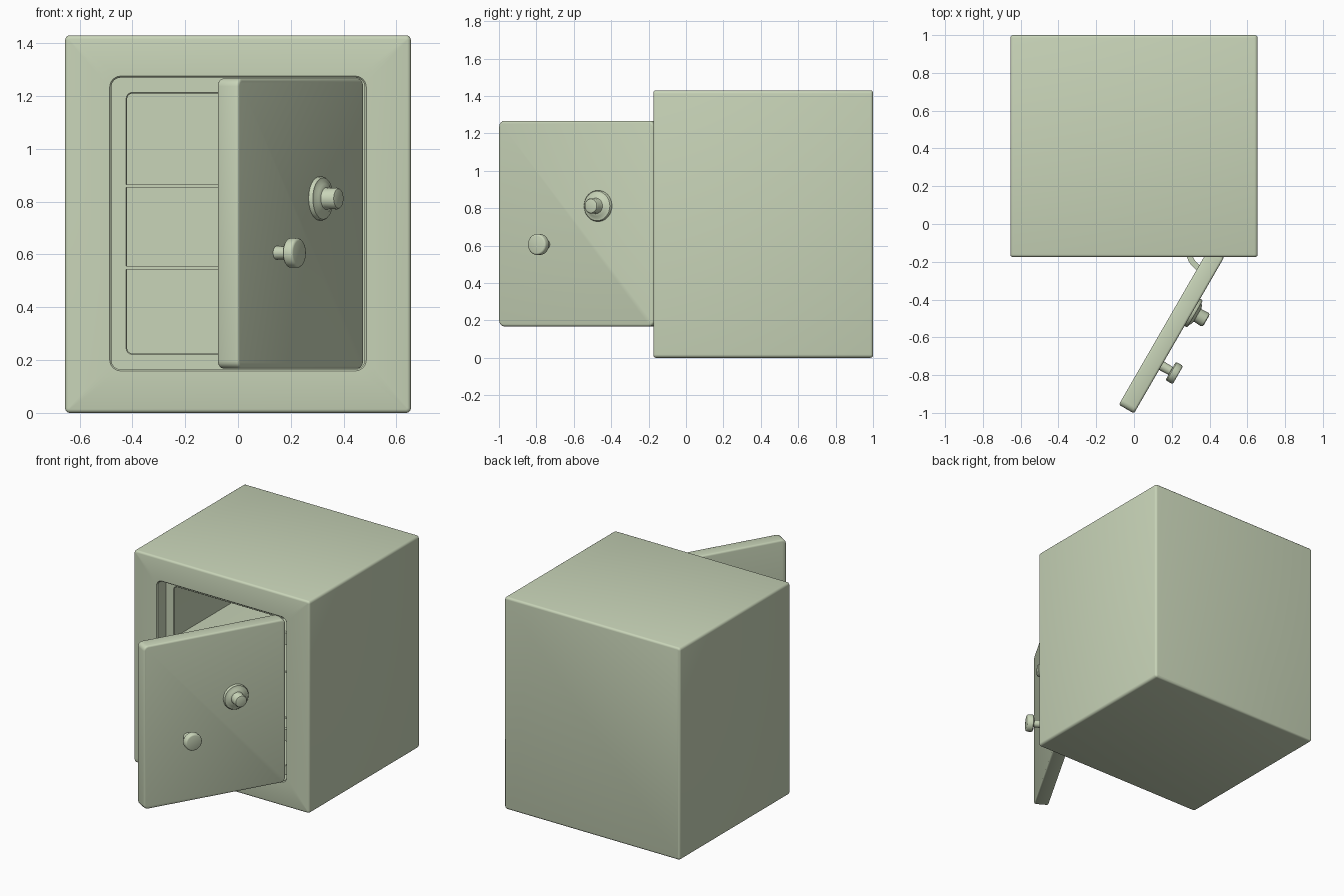
import bpy
import bmesh
from math import sin, cos, pi, radians
from mathutils import Matrix, Vector

cube = bpy.data.objects.get("Cube")
if cube:
    bpy.data.objects.remove(cube, do_unlink=True)

paint = bpy.data.materials.new("sage_green")
paint.use_nodes = True
colour = (0.58, 0.66, 0.48, 1)
paint.diffuse_color = colour
paint.node_tree.nodes["Principled BSDF"].inputs["Base Color"].default_value = colour

FRONT, BACK = -0.175, 1.0
HINGE = Vector((0.478, FRONT, 0))
OPEN = Matrix.Translation(HINGE) @ Matrix.Rotation(radians(60), 4, "Z") @ Matrix.Translation(-HINGE)


def finish(name, bm, matrix=None):
    bmesh.ops.recalc_face_normals(bm, faces=bm.faces)
    if matrix:
        bm.transform(matrix)
    mesh = bpy.data.meshes.new(name)
    bm.to_mesh(mesh)
    bm.free()
    mesh.materials.append(paint)
    ob = bpy.data.objects.new(name, mesh)
    bpy.context.collection.objects.link(ob)
    bpy.ops.object.select_all(action="DESELECT")
    ob.select_set(True)
    bpy.context.view_layer.objects.active = ob
    bpy.ops.object.shade_smooth_by_angle(angle=radians(40))
    return ob


def loft(loops, closed=False):
    """Skin a run of point loops; cap both ends unless closed."""
    bm = bmesh.new()
    rings = [[bm.verts.new(p) for p in loop] for loop in loops]
    pairs = list(zip(rings, rings[1:]))
    if closed:
        pairs.append((rings[-1], rings[0]))
    n = len(rings[0])
    for a, b in pairs:
        for i in range(n):
            j = (i + 1) % n
            bm.faces.new((a[i], a[j], b[j], b[i]))
    if not closed:
        bm.faces.new(rings[0])
        bm.faces.new(rings[-1])
    return bm


def rounded_rect(half, z0, z1, radius, y, inset=0.0, steps=4):
    """Rounded rectangle facing the front at depth y."""
    half, z0, z1 = half - inset, z0 + inset, z1 - inset
    r = max(radius - inset, 0.004)
    centres = ((half - r, z1 - r), (r - half, z1 - r), (r - half, z0 + r), (half - r, z0 + r))
    pts = []
    for k, (cx, cz) in enumerate(centres):
        for i in range(steps + 1):
            a = pi / 2 * (k + i / steps)
            pts.append((cx + r * cos(a), y, cz + r * sin(a)))
    return pts


def rounded_edge(rect, y, direction, r, start, end):
    """Loops that round an edge from angle start to end (0 = side, 90 = face)."""
    out = []
    for i in range(4):
        a = radians(start + (end - start) * i / 3)
        out.append(rounded_rect(*rect, y + direction * r * (1 - sin(a)), r * (1 - cos(a))))
    return out


def lathe(name, profile, x, z, segments=32):
    """Turned part on the outer door face; profile is (radius, height)."""
    loops = [[(x + r * cos(2 * pi * i / segments), FRONT - h, z + r * sin(2 * pi * i / segments))
              for i in range(segments)] for r, h in profile]
    return finish(name, loft(loops), OPEN)


# Body: outer shell, front opening, door seat and cavity in one skin
outer = (0.655, 0.0, 1.43, 0.018)
mouth = (0.48, 0.165, 1.27, 0.035)
cavity = (0.42, 0.225, 1.21, 0.02)
loops = rounded_edge(outer, BACK, -1, 0.014, 90, 0)
loops += rounded_edge(outer, FRONT, 1, 0.014, 0, 90)
loops += [rounded_rect(*mouth, FRONT, -0.006), rounded_rect(*mouth, FRONT + 0.006)]
loops += [rounded_rect(*mouth, -0.08), rounded_rect(*cavity, -0.08, -0.004)]
loops += [rounded_rect(*cavity, -0.076), rounded_rect(*cavity, 0.82)]
finish("body", loft(loops))

# Shelves
for i, z in enumerate((0.55, 0.86)):
    loops = [rounded_rect(0.434, z - 0.006, z + 0.006, 0.005, y) for y in (-0.084, 0.83)]
    finish(f"shelf_{i + 1}", loft(loops))

# Door, swung open about its hinge edge
panel = (0.478, 0.168, 1.267, 0.03)
loops = rounded_edge(panel, FRONT, 1, 0.012, 90, 0)
loops += rounded_edge(panel, FRONT + 0.093, -1, 0.012, 0, 90)
finish("door", loft(loops), OPEN)

# Dial and pull knob
lathe("dial", [(0.083, -0.004), (0.083, 0.011), (0.079, 0.016), (0.066, 0.018),
               (0.056, 0.026), (0.042, 0.03), (0.039, 0.036), (0.041, 0.076),
               (0.037, 0.083), (0.028, 0.086)], 0.14, 0.812)
lathe("pull_knob", [(0.026, -0.004), (0.024, 0.055), (0.05, 0.056), (0.056, 0.062),
                    (0.056, 0.092), (0.052, 0.098), (0.046, 0.1)], -0.186, 0.606)

# Curved hinge arms from the door back into the cavity wall
for name, z in (("lower_hinge_arm", 0.4), ("upper_hinge_arm", 1.05)):
    loops = []
    for i in range(17):
        a = radians(240 - 158 * i / 16)
        loops.append([(0.41 + r * cos(a), -0.13 + r * sin(a), z + h)
                      for r, h in ((0.108, -0.04), (0.138, -0.04), (0.138, 0.04), (0.108, 0.04))])
    finish(name, loft(loops))
